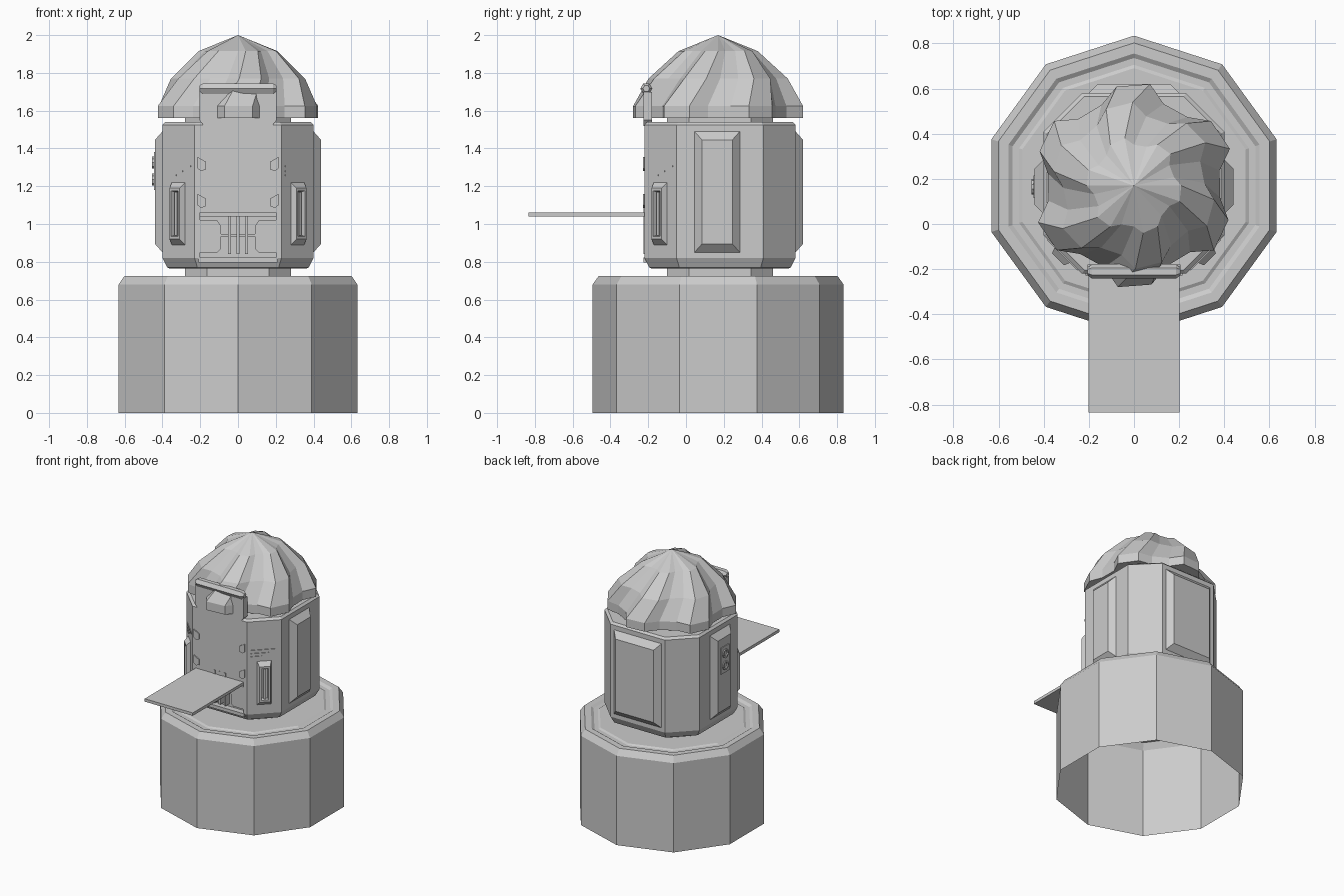
import bpy, bmesh
from math import sin, cos, pi, radians
from mathutils import Vector, Matrix

if "Cube" in bpy.data.objects:
    bpy.data.objects.remove(bpy.data.objects["Cube"])

CY = 0.17  # y of the tower axis


def loft(name, rings, m=None, bottom=True, top=True):
    """Skin equal-length rings of points; a one-point last ring becomes an apex."""
    bm = bmesh.new()
    m = m or Matrix()
    vs = [[bm.verts.new(m @ Vector(p)) for p in r] for r in rings]
    for a, b in zip(vs, vs[1:]):
        n = len(a)
        for i in range(n):
            j = (i + 1) % n
            if len(b) == 1:
                bm.faces.new((a[i], a[j], b[0]))
            else:
                bm.faces.new((a[i], a[j], b[j], b[i]))
    if bottom:
        bm.faces.new(vs[0][::-1])
    if top and len(vs[-1]) > 1:
        bm.faces.new(vs[-1])
    bmesh.ops.recalc_face_normals(bm, faces=bm.faces)
    me = bpy.data.meshes.new(name)
    bm.to_mesh(me)
    bm.free()
    ob = bpy.data.objects.new(name, me)
    bpy.context.collection.objects.link(ob)
    return ob


def ngon(r, z, n=10):
    return [(r * cos(pi / 2 + 2 * pi * i / n), CY + r * sin(pi / 2 + 2 * pi * i / n), z) for i in range(n)]


def octagon(h, z, c=0.17):
    e, y = h - c, CY + 0.01
    return [(x, y + dy, z) for x, dy in ((e, -h), (h, -e), (h, e), (e, h), (-e, h), (-h, e), (-h, -e), (-e, -h))]


def frame(x, y, deg):
    """Local axes on a wall: u sideways, v up, w outward."""
    c, s = cos(radians(deg)), sin(radians(deg))
    return Matrix(((-s, 0, c, x), (c, 0, s, y), (0, 1, 0, 0), (0, 0, 0, 1)))


def rect(u, v, w, h, d):
    return [(u - w / 2, v - h / 2, d), (u + w / 2, v - h / 2, d), (u + w / 2, v + h / 2, d), (u - w / 2, v + h / 2, d)]


def slab(name, m, u, v, w, h, d0, d1):
    return loft(name, [rect(u, v, w, h, d0), rect(u, v, w, h, d1)], m)


def plate(name, m, poly, d0, d1):
    return loft(name, [[(u, v, d) for u, v in poly] for d in (d0, d1)], m)


# Hollow ten-sided base, open underneath, with a shallow ring groove on top
loft("base", [ngon(r, z) for r, z in ((0.664, 0), (0.664, 0.68), (0.632, 0.725), (0.585, 0.725),
                                      (0.565, 0.712), (0.535, 0.712), (0.52, 0.72))], bottom=False)

# Body with lower and upper necks
loft("lower_neck", [octagon(0.28, z, 0.115) for z in (0.712, 0.78)])
body = loft("body", [octagon(h, z, c) for h, z, c in ((0.365, 0.765, 0.155), (0.375, 0.77, 0.16), (0.4, 0.82, 0.17),
                                                      (0.4, 1.525, 0.17), (0.385, 1.54, 0.165))])
loft("upper_neck", [octagon(0.28, z, 0.115) for z in (1.53, 1.58)])

# Recess under the counter
front = frame(0, -0.22, -90)
cutter = slab("recess_cutter", front, 0, 0.93, 0.4, 0.22, -0.04, 0.05)
cutter.hide_render = True
cutter.hide_viewport = True
mod = body.modifiers.new("recess", "BOOLEAN")
mod.object = cutter
mod.operation = "DIFFERENCE"
mod.solver = "EXACT"

# Swirled roof: six lobes, each steep on one side, turning as they rise
lobe = ((-38, 0.385), (-20, 0.385), (-9, 0.455), (10, 0.445))


def swirl(z, scale, twist, depth=1.0):
    pts = []
    for k in range(6):
        for a, r in lobe:
            t = radians(90 + 60 * k + a + twist)
            rr = (0.43 + (r - 0.43) * depth) * scale
            pts.append((rr * cos(t), CY + rr * sin(t), z))
    return pts


loft("swirl_roof", [swirl(1.56, 1, 0), swirl(1.625, 1, 0), swirl(1.77, 0.81, 10),
                    swirl(1.915, 0.47, 20), [(0, CY, 2.0)]])

# Large raised panels on right, left and back
for name, x, y, deg, w in (("right_panel", 0.4, 0.165, 0, 0.24), ("left_panel", -0.4, 0.165, 180, 0.24),
                           ("back_panel", 0, 0.58, 90, 0.4)):
    m = frame(x, y, deg)
    loft(name, [rect(0, 1.17, w, 0.64, -0.01), rect(0, 1.17, w, 0.64, 0),
                rect(0, 1.17, w - 0.08, 0.55, 0.04)], m)

# Socket plate with two round ports on the left panel
m = frame(-0.44, 0.165, 180)
slab("socket_plate", m, 0, 1.28, 0.1, 0.2, -0.005, 0.006)
for v in (1.235, 1.325):
    circle = lambda r, d: [(r * cos(i * pi / 5), v + r * sin(i * pi / 5), d) for i in range(10)]
    loft("round_port", [circle(0.034, 0.0), circle(0.034, 0.014), circle(0.022, 0.014), circle(0.018, 0.007)], m)

# Vents and stripes on the two front corners
for s in (-1, 1):
    m = frame(0.315 * s, -0.135, -90 + 45 * s)
    loft("corner_vent", [rect(0, 1.055, 0.1, 0.33, -0.01), rect(0, 1.055, 0.1, 0.33, 0),
                         rect(0, 1.055, 0.075, 0.27, 0.03), rect(0, 1.055, 0.05, 0.24, 0.03),
                         rect(0, 1.055, 0.045, 0.23, 0.005)], m)
    slab("vent_bar", m, 0, 1.055, 0.018, 0.23, 0, 0.022)
    for v, w in ((1.305, 0.19), (1.28, 0.13), (1.257, 0.08)):
        slab("corner_stripe", m, -(0.19 - w) / 2, v, w, 0.008, -0.005, 0.005)

# Front opening: clips, lower cheeks, ladder bars and sill
for s in (-1, 1):
    for v in (1.32, 1.125):
        plate("side_clip", front, [(s * u, v + dv) for u, dv in
              ((0.215, 0.035), (0.17, 0.01), (0.17, -0.03), (0.195, -0.04), (0.215, -0.025))], -0.01, 0.008)
    plate("lower_cheek", front, [(s * u, v) for u, v in
          ((0.205, 1.02), (0.11, 1.02), (0.09, 0.99), (0.09, 0.87), (0.11, 0.85), (0.205, 0.85), (0.22, 0.88), (0.22, 0.99))],
          -0.05, -0.005)
for u in (-0.045, 0, 0.045):
    slab("ladder_bar", front, u, 0.965, 0.016, 0.25, -0.045, 0.004)
slab("ladder_rung", front, 0, 0.94, 0.18, 0.012, -0.045, -0.01)
slab("sill", front, 0, 0.81, 0.42, 0.025, -0.04, 0.005)

# Fold-out counter
slab("counter", front, 0, 1.05, 0.405, 0.022, -0.02, 0.614)

# Head plate over the opening and its roller bar
plate("head_plate", front, [(-0.205, 1.7), (-0.205, 1.55), (-0.18, 1.52), (0.18, 1.52), (0.205, 1.55), (0.205, 1.7)],
      -0.04, 0.004)
loft("roller_bar", [[(x, -0.21 + r * cos(i * pi / 3), 1.717 + r * sin(i * pi / 3 + 0)) for i in range(6)]
                    for x, r in ((-0.205, 0.018), (-0.185, 0.032), (0.185, 0.032), (0.205, 0.018))])
